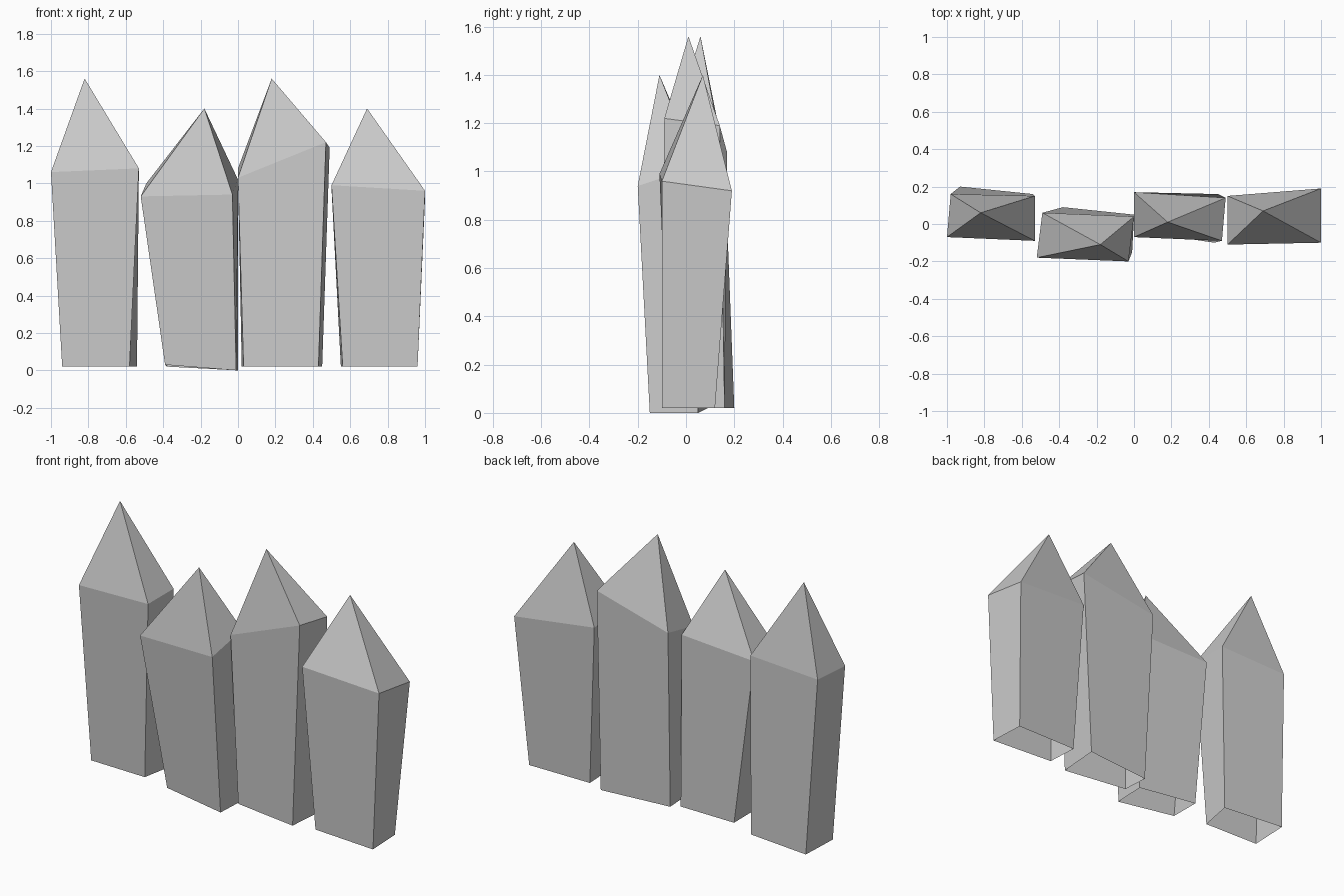
import bpy
import bmesh

default_cube = bpy.data.objects.get("Cube")
if default_cube:
    bpy.data.objects.remove(default_cube, do_unlink=True)

# One plain grey for every stake
grey = bpy.data.materials.new("plain_grey")
grey.use_nodes = True
colour = (0.6, 0.6, 0.6, 1)
grey.diffuse_color = colour
grey.node_tree.nodes["Principled BSDF"].inputs["Base Color"].default_value = colour


def add_stake(name, foot, shoulder, tip):
    """Flared four-sided stake, open underneath, with a pointed top.

    Corners run front right, front left, back left, back right as (x, y, z).
    """
    bm = bmesh.new()
    foot_ring = [bm.verts.new(point) for point in foot]
    shoulder_ring = [bm.verts.new(point) for point in shoulder]
    point_vert = bm.verts.new(tip)
    for i in range(len(foot_ring)):
        j = (i + 1) % len(foot_ring)
        bm.faces.new((foot_ring[i], foot_ring[j], shoulder_ring[j], shoulder_ring[i]))
        bm.faces.new((shoulder_ring[i], shoulder_ring[j], point_vert))
    mesh = bpy.data.meshes.new(name)
    bm.to_mesh(mesh)
    bm.free()
    mesh.materials.append(grey)
    stake = bpy.data.objects.new(name, mesh)
    bpy.context.collection.objects.link(stake)
    return stake


def level(corners, height=0.02):
    """Ring of corners cut off flat just above the ground."""
    return [(x, y, height) for x, y in corners]


# Tall stake at the far right of the row
add_stake(
    "outer_right_stake",
    foot=level([(-.94, -.04), (-.58, -.05), (-.54, .16), (-.93, .2)]),
    shoulder=[(-1, -.07, 1.06), (-.53, -.09, 1.08), (-.53, .15, 1.08), (-.98, .16, 1.06)],
    tip=(-.82, .06, 1.56),
)

# Short stake leaning towards the front
add_stake(
    "inner_right_stake",
    foot=[(-.39, -.11, .03), (-.01, -.15, 0), (0, .05, 0), (-.38, .09, .02)],
    shoulder=[(-.52, -.18, .93), (-.03, -.2, .94), (0, .04, 1.02), (-.49, .06, 1)],
    tip=(-.18, -.11, 1.4),
)

# Tall stake with an uneven point
add_stake(
    "inner_left_stake",
    foot=level([(.03, -.04), (.43, -.1), (.45, .16), (.02, .12)]),
    shoulder=[(0, -.07, 1.03), (.47, -.09, 1.22), (.49, .14, 1.19), (0, .17, 1.08)],
    tip=(.18, .01, 1.56),
)

# Short stake at the far left of the row
add_stake(
    "outer_left_stake",
    foot=level([(.56, -.07), (.96, -.1), (.95, .12), (.55, .12)]),
    shoulder=[(.5, -.11, .99), (1, -.1, .96), (1, .19, .92), (.5, .15, .97)],
    tip=(.69, .07, 1.4),
)
